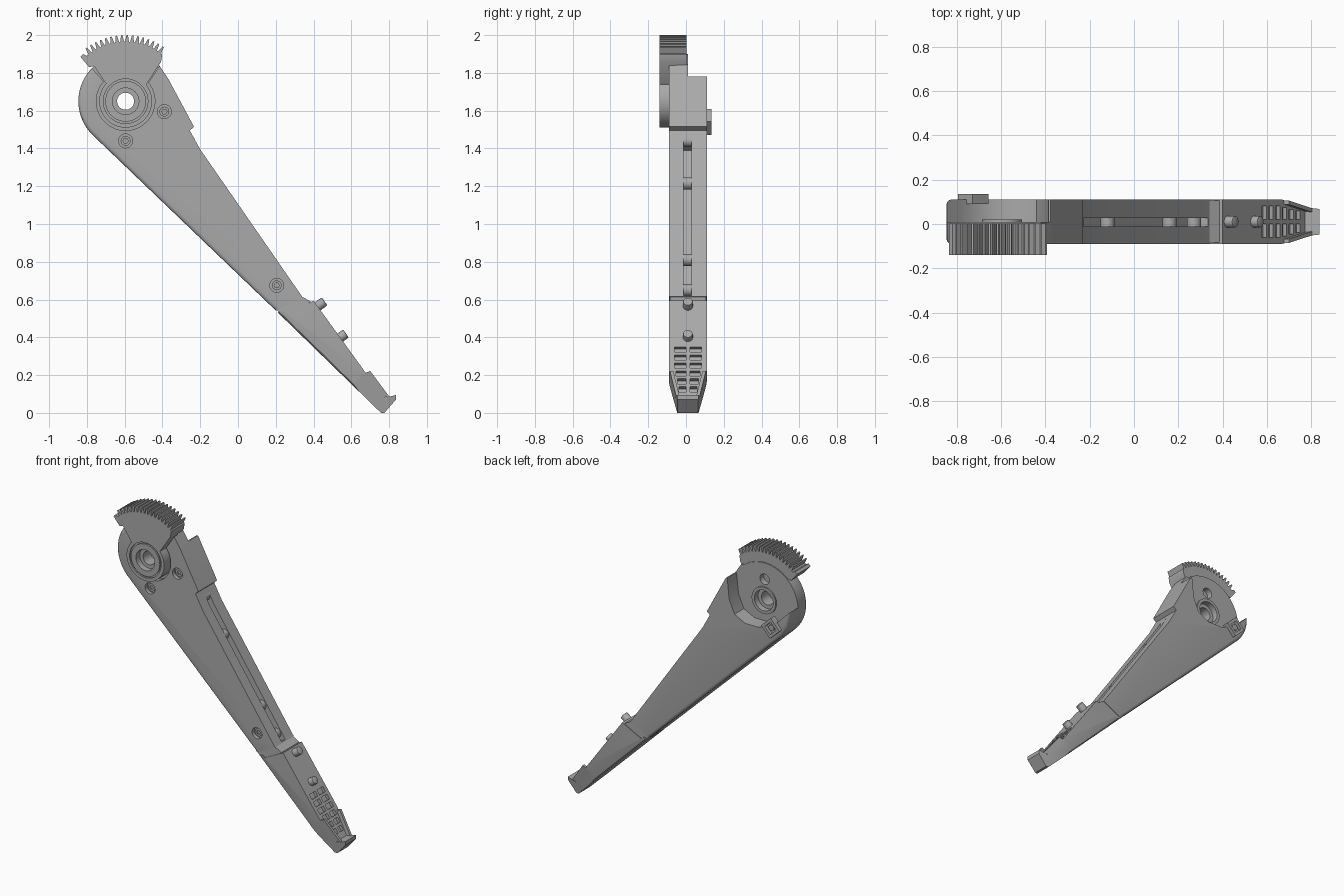
import bpy, bmesh, math
from mathutils import Vector, Matrix

cube = bpy.data.objects.get("Cube")
if cube:
    bpy.data.objects.remove(cube, do_unlink=True)

grey = bpy.data.materials.new("grey_plastic")
grey.use_nodes = True
grey.diffuse_color = (0.4, 0.4, 0.4, 1)
grey.node_tree.nodes["Principled BSDF"].inputs["Base Color"].default_value = (0.4, 0.4, 0.4, 1)

HUB = (-0.595, 1.65)
FRONT, BACK, MID = -0.09, 0.11, 0.01
TOE = Vector((0.72, 0, -0.69))        # direction from hub to toe
SOLE = Vector((0.586, 0, -0.81))      # direction down the upper face of the foot
OUT = Vector((0.81, 0, 0.586))        # outward from that face


def polar(r, deg, centre=HUB):
    a = math.radians(deg)
    return (centre[0] + r * math.cos(a), centre[1] + r * math.sin(a))


def arc(r, start, end, n, centre=HUB):
    return [polar(r, start + (end - start) * i / n, centre) for i in range(n + 1)]


def circle(r, centre=HUB, n=40):
    return arc(r, 0, 360, n, centre)[:-1]


def square(size, centre, turn):
    return arc(size * 0.7071, turn, turn + 270, 3, centre)


def add_prism(bm, pts, y0, y1):
    """Extrude an x-z outline from y0 to y1."""
    face = bm.faces.new([bm.verts.new((x, y0, z)) for x, z in pts])
    new = bmesh.ops.extrude_face_region(bm, geom=[face])["geom"]
    for v in new:
        if isinstance(v, bmesh.types.BMVert):
            v.co.y = y1
    bmesh.ops.recalc_face_normals(bm, faces=bm.faces[:])


def finish(name, bm):
    bmesh.ops.recalc_face_normals(bm, faces=bm.faces[:])
    mesh = bpy.data.meshes.new(name)
    bm.to_mesh(mesh)
    bm.free()
    obj = bpy.data.objects.new(name, mesh)
    bpy.context.collection.objects.link(obj)
    mesh.materials.append(grey)
    return obj


def prism(name, *parts):
    bm = bmesh.new()
    for pts, y0, y1 in parts:
        add_prism(bm, pts, y0, y1)
    return finish(name, bm)


def activate(obj):
    bpy.ops.object.select_all(action='DESELECT')
    obj.select_set(True)
    bpy.context.view_layer.objects.active = obj


def cut(obj, cutter):
    cutter.hide_render = True
    activate(obj)
    mod = obj.modifiers.new("cut", 'BOOLEAN')
    mod.operation = 'DIFFERENCE'
    mod.solver = 'EXACT'
    mod.object = cutter
    bpy.ops.object.modifier_apply(modifier=mod.name)
    bpy.data.objects.remove(cutter, do_unlink=True)


def cut_prism(obj, pts, y0, y1):
    cut(obj, prism("cutter", (pts, y0, y1)))


def round_edges(bm, rule, width):
    """Round front and back rims where the rule holds."""
    edges = []
    for e in bm.edges:
        a, b = e.verts[0].co, e.verts[1].co
        if abs(a.y - b.y) < 1e-4 and rule((a + b) / 2):
            edges.append(e)
    bmesh.ops.bevel(bm, geom=edges, offset=width, segments=3, profile=0.5,
                    affect='EDGES', clamp_overlap=False)


# Leg body: round head running into a long taper
outline = arc(0.25, 226, 52, 40) + [
    (-0.42, 1.845), (-0.37, 1.77), (-0.233, 1.515), (-0.255, 1.495),
    (-0.20, 1.395), (0.34, 0.615), (0.20, 0.542)]
bm = bmesh.new()
add_prism(bm, outline, FRONT, BACK)
round_edges(bm, lambda p: p.z + 0.958 * p.x < 0.8 or p.x < -0.62, 0.02)
body = finish("leg_body", bm)

# Recess round the hub on the back
cut_prism(body, [(-0.385, 1.78), (-0.40, 1.64), (-0.44, 1.55), (-0.52, 1.51), (-0.62, 1.51),
                 (-0.71, 1.54), (-0.78, 1.60), (-0.88, 1.70), (-0.9, 2.0), (-0.3, 2.0),
                 (-0.33, 1.78)], MID, 0.2)


def gear_neck(r):
    return arc(r, 138, 399, 40)


# Front pocket that seats the gear
cut_prism(body, gear_neck(0.155) + [polar(0.4, 50), polar(0.4, 134)], -0.2, -0.05)

# Slot along the upper edge
cut_prism(body, [(-0.17, 1.50), (0.40, 0.66), (0.26, 0.58), (-0.30, 1.39)], -0.012, 0.028)

# Screw holes and hub bore
SCREWS = [(-0.595, 1.44), (-0.39, 1.595), (0.205, 0.675)]
for c in SCREWS:
    cut_prism(body, circle(0.037, c, 28), -0.2, -0.065)
    cut_prism(body, circle(0.016, c, 20), -0.07, -0.04)
cut_prism(body, circle(0.035, (-0.595, 1.79), 28), -0.03, 0.2)
cut_prism(body, circle(0.045), -0.2, 0.2)
cut_prism(body, circle(0.07), -0.02, 0.2)

# Screw washers
for i, c in enumerate(SCREWS):
    washer = prism("screw_head_%d" % (i + 1), (circle(0.026, c, 24), -0.075, -0.06))
    cut_prism(washer, circle(0.014, c, 6), -0.1, -0.066)

# Collar at the back of the hub
collar = prism("hub_collar", (circle(0.09), 0.0, 0.02))
cut_prism(collar, circle(0.07), -0.1, 0.1)

# Bosses bridging the slot
for i, c in enumerate([(-0.25, 1.45), (-0.11, 1.225), (0.17, 0.82), (0.28, 0.66)]):
    prism("slot_boss_%d" % (i + 1), (circle(0.032, (c[0] - 0.01, c[1] - 0.01), 24), -0.02, 0.035))

# Gear sector: hub, flared web and teeth
pitch, teeth = 4.75, 16
pts = gear_neck(0.14) + [polar(0.28, 48), polar(0.315, 52)]
for i in range(teeth):
    a = 53.5 + i * pitch
    for r, da in ((0.315, 0), (0.35, 1.2), (0.35, 2.5), (0.315, 3.7)):
        pts.append(polar(r, a + da))
pts += [polar(0.315, 130.5), polar(0.335, 132), polar(0.335, 135.5),
        polar(0.265, 137), polar(0.25, 132)]
gear = prism("gear_sector", (pts, -0.14, 0.003))
ring = prism("cutter", (circle(0.118), -0.2, -0.13))
cut_prism(ring, circle(0.108), -0.3, 0)
cut(gear, ring)
cut_prism(gear, circle(0.045), -0.3, 0.2)
cut_prism(gear, circle(0.07), -0.3, -0.1)
cut_prism(gear, circle(0.07), -0.02, 0.2)
cut_prism(gear, circle(0.035, (-0.595, 1.79), 28), -0.03, 0.2)

# Square catch on the back
catch = (-0.725, 1.54)
frame = prism("back_catch", (square(0.098, catch, 2), 0.09, 0.135))
cut_prism(frame, square(0.06, catch, 2), 0.112, 0.2)
prism("catch_button", (circle(0.02, catch, 20), 0.1, 0.125))

# Neck between body and foot
prism("foot_neck", ([(0.19, 0.556), (0.33, 0.62), (0.385, 0.59), (0.27, 0.49)],
                    FRONT + 0.006, BACK - 0.004))

# Foot with tapered toe
bm = bmesh.new()
add_prism(bm, [(0.21, 0.532), (0.235, 0.538), (0.265, 0.525), (0.40, 0.594), (0.68, 0.207),
               (0.772, 0.08), (0.80, 0.085), (0.836, 0.095), (0.836, 0.07), (0.775, 0.0),
               (0.757, 0.0)], FRONT, BACK)
round_edges(bm, lambda p: p.z + 0.958 * p.x < 0.745 and p.x < 0.7, 0.018)
S0 = 0.326
for side, y in ((-1, FRONT), (1, BACK)):
    normal = Vector((0.2 * TOE.x, side, 0.2 * TOE.z))
    bmesh.ops.bisect_plane(bm, geom=bm.verts[:] + bm.edges[:] + bm.faces[:],
                           plane_co=(0.635, y, 0.19), plane_no=normal, clear_outer=True)
    bmesh.ops.holes_fill(bm, edges=[e for e in bm.edges if e.is_boundary], sides=0)
foot = finish("foot", bm)

# Two columns of tread slots
bm = bmesh.new()
basis = Matrix((SOLE, (0, 1, 0), OUT)).transposed().to_4x4()
for row in range(6):
    z = 0.335 - 0.042 * row
    x = 0.68 + (0.207 - z) * 0.7235
    width = 0.062 - 0.008 * max(0, row - 2)
    for side in (-1, 1):
        place = Matrix.Translation((x, MID + side * (0.01 + width / 2), z)) @ basis
        bmesh.ops.create_cube(bm, size=1, matrix=place @ Matrix.Diagonal((0.034, width, 0.04, 1)))
cut(foot, finish("cutter", bm))

# Raised lips beside the toe
for name, side, y in (("front_toe_lip", 1, FRONT), ("back_toe_lip", -1, BACK)):
    bm = bmesh.new()
    add_prism(bm, [(0.66, 0.205), (0.70, 0.222), (0.802, 0.085), (0.75, 0.08)], 0, side * 0.018)
    for v in bm.verts:
        v.co.y += y + side * 0.2 * max(0, v.co.dot(TOE) - S0)
    finish(name, bm)

# Round pegs on the foot
for i, c in enumerate([(0.43, MID, 0.57), (0.543, MID, 0.40)]):
    bm = bmesh.new()
    place = Matrix.Translation(c) @ basis
    bmesh.ops.create_cone(bm, cap_ends=True, segments=28, radius1=0.026, radius2=0.026,
                          depth=0.07, matrix=place)
    top = [e for e in bm.edges if all((v.co - Vector(c)).dot(OUT) > 0.02 for v in e.verts)]
    bmesh.ops.bevel(bm, geom=top, offset=0.006, segments=2, profile=0.5, affect='EDGES')
    finish("foot_peg_%d" % (i + 1), bm)

for obj in list(bpy.context.collection.objects):
    if obj.type == 'MESH' and grey.name in obj.data.materials:
        activate(obj)
        bpy.ops.object.shade_smooth_by_angle(angle=math.radians(30))
